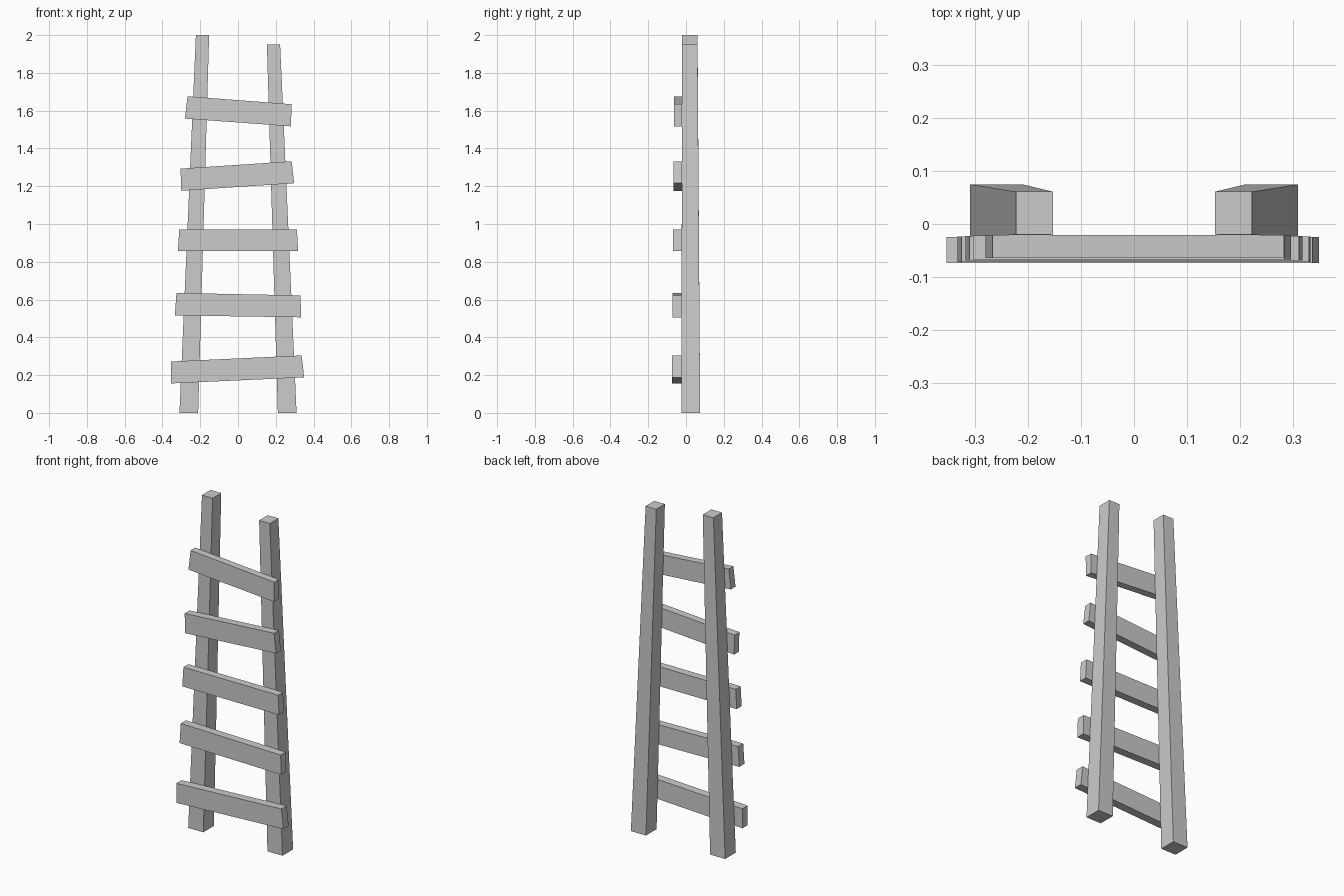
import bpy, bmesh

if "Cube" in bpy.data.objects:
    bpy.data.objects.remove(bpy.data.objects["Cube"])


def loft(name, ring_a, ring_b):
    """Closed box-like solid between two four-point rings."""
    bm = bmesh.new()
    a = [bm.verts.new(p) for p in ring_a]
    b = [bm.verts.new(p) for p in ring_b]
    bm.faces.new(a)
    bm.faces.new(b[::-1])
    for i in range(4):
        j = (i + 1) % 4
        bm.faces.new((a[j], a[i], b[i], b[j]))
    bmesh.ops.recalc_face_normals(bm, faces=bm.faces)
    mesh = bpy.data.meshes.new(name)
    bm.to_mesh(mesh)
    bm.free()
    obj = bpy.data.objects.new(name, mesh)
    bpy.context.collection.objects.link(obj)
    return obj


def rect(x0, x1, y0, y1, z):
    return [(x0, y0, z), (x1, y0, z), (x1, y1, z), (x0, y1, z)]


# Tapered side rails, leaning inward; the right one is slightly shorter
for name, side, top in (("left_rail", -1, 2.0), ("right_rail", 1, 1.95)):
    loft(name,
         rect(side * 0.31, side * 0.211, -0.025, 0.075, 0),
         rect(side * 0.223, side * 0.153, -0.02, 0.061, top))

# Crooked rungs: front outline (bottom left, bottom right, top right, top left), front y
rungs = [
    ([(-0.354, 0.156), (0.350, 0.188), (0.337, 0.304), (-0.354, 0.272)], -0.074),
    ([(-0.334, 0.516), (0.334, 0.506), (0.331, 0.622), (-0.326, 0.635)], -0.072),
    ([(-0.318, 0.856), (0.318, 0.856), (0.312, 0.972), (-0.311, 0.972)], -0.069),
    ([(-0.301, 1.176), (0.297, 1.216), (0.284, 1.332), (-0.304, 1.293)], -0.067),
    ([(-0.281, 1.558), (0.281, 1.517), (0.283, 1.634), (-0.267, 1.676)], -0.064),
]
for i, (outline, front) in enumerate(rungs):
    back = -0.0245 + 0.001 * i
    loft(f"rung_{i + 1}",
         [(x, front, z) for x, z in outline],
         [(x, back, z) for x, z in outline])
